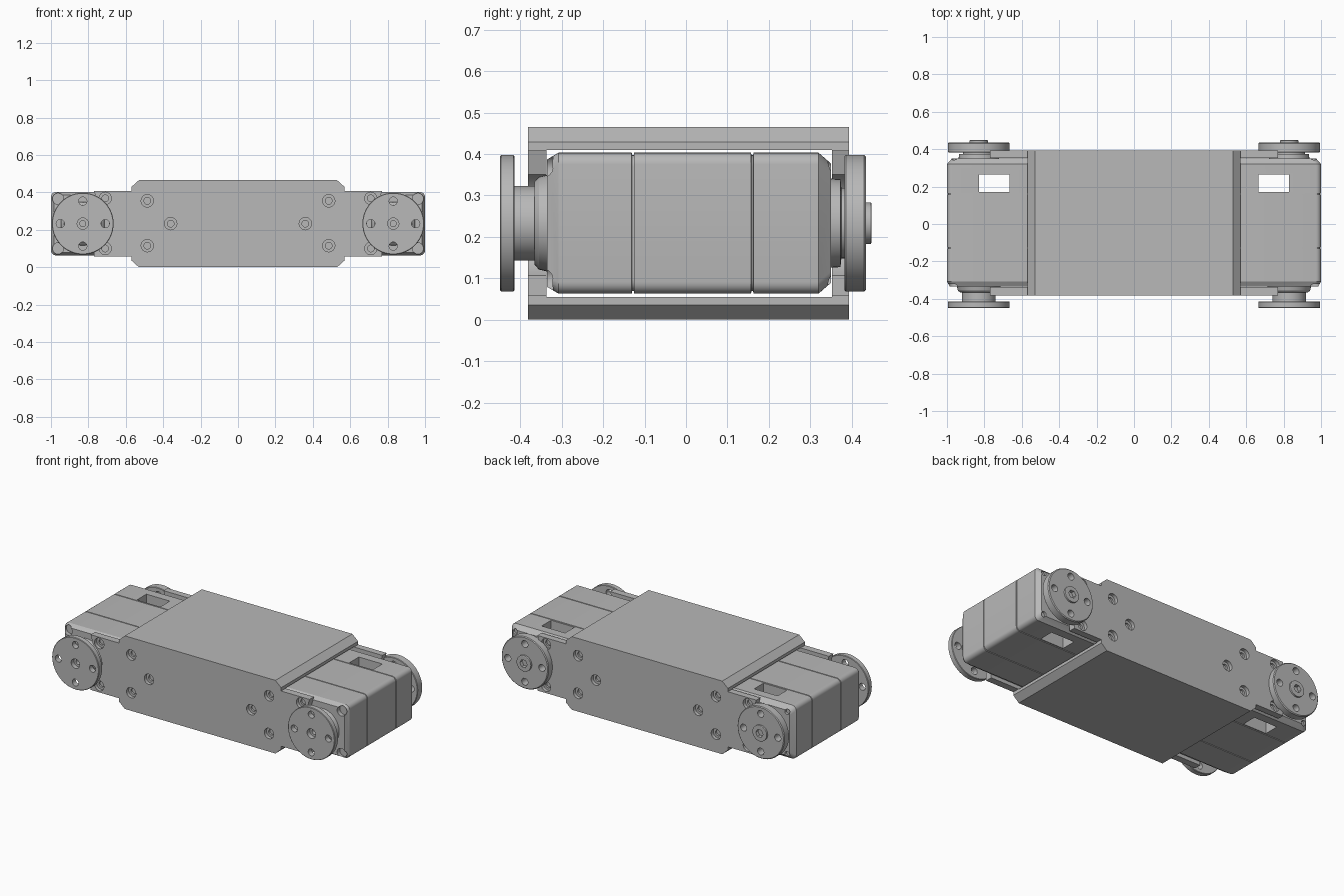
import bpy, bmesh, math
from mathutils import Vector

if "Cube" in bpy.data.objects:
    bpy.data.objects.remove(bpy.data.objects["Cube"], do_unlink=True)

grey = bpy.data.materials.new("satin grey")
grey.use_nodes = True
grey.diffuse_color = (0.48, 0.48, 0.48, 1)
grey.node_tree.nodes["Principled BSDF"].inputs["Base Color"].default_value = (0.48, 0.48, 0.48, 1)

AXLE_X, MID = 0.83, 0.233       # horn axis
FRONT, BACK = -0.381, 0.393     # outer faces of the bracket


def circle(x, z, r, n=40, start=0.0, sweep=2 * math.pi):
    return [(x + r * math.cos(start + sweep * i / n), z + r * math.sin(start + sweep * i / n)) for i in range(n)]


def rect(x0, x1, z0, z1):
    return [(x0, z0), (x1, z0), (x1, z1), (x0, z1)]


def rounded(x0, x1, z0, z1, r, inset=0.0):
    """Rounded rectangle in x-z, shrunk by inset."""
    x0, x1, z0, z1 = x0 + inset, x1 - inset, z0 + inset, z1 - inset
    pts = []
    for k, (x, z) in enumerate([(x1 - r, z1 - r), (x0 + r, z1 - r), (x0 + r, z0 + r), (x1 - r, z0 + r)]):
        for i in range(7):
            a = math.pi / 2 * (k + i / 6)
            pts.append((x + r * math.cos(a), z + r * math.sin(a)))
    return pts


def loft(bm, sections):
    """Closed solid through (y, outline) sections."""
    rings = [[bm.verts.new((x, y, z)) for x, z in pts] for y, pts in sections]
    n = len(rings[0])
    for a, b in zip(rings, rings[1:]):
        for i in range(n):
            j = (i + 1) % n
            bm.faces.new((a[i], a[j], b[j], b[i]))
    bm.faces.new(rings[0])
    bm.faces.new(rings[-1])


def turned(x, z, profile, n=40):
    """Sections of a round solid about a y axis, from (y, radius) pairs."""
    return [(y, circle(x, z, r, n)) for y, r in profile]


def make(name, solids):
    bm = bmesh.new()
    for s in solids:
        loft(bm, s)
    bmesh.ops.recalc_face_normals(bm, faces=bm.faces)
    me = bpy.data.meshes.new(name)
    bm.to_mesh(me)
    bm.free()
    me.materials.append(grey)
    ob = bpy.data.objects.new(name, me)
    bpy.context.scene.collection.objects.link(ob)
    return ob


def part(name, solids, cuts=(), mirror=True):
    """Solid with cuts removed, mirrored to both ends, smoothed by angle."""
    ob = make(name, solids)
    if cuts:
        cutter = make(name + "_cutter", cuts)
        cutter.hide_render = True
        mod = ob.modifiers.new("cuts", "BOOLEAN")
        mod.operation, mod.solver, mod.object = "DIFFERENCE", "EXACT", cutter
        bpy.context.view_layer.update()
        dg = bpy.context.evaluated_depsgraph_get()
        result = bpy.data.meshes.new_from_object(ob.evaluated_get(dg))
        ob.modifiers.clear()
        ob.data = result
        bpy.data.objects.remove(cutter, do_unlink=True)
    bpy.ops.object.select_all(action="DESELECT")
    ob.select_set(True)
    bpy.context.view_layer.objects.active = ob
    bpy.ops.object.shade_smooth_by_angle(angle=math.radians(30))
    if mirror:
        ob.modifiers.new("mirror", "MIRROR")
    return ob


# Bracket: chamfered outline with arms that curve around each axle
half = [(0.53, 0.0), (0.57, 0.036), (0.57, 0.057), (0.77, 0.057)]
bite = circle(AXLE_X, MID, 0.14, 16, math.radians(-115), math.radians(-130))
outline = half + bite + [(x, 0.465 - z) for x, z in reversed(half)]
outline += [(-x, z) for x, z in reversed(outline)]

# Bracket screw positions on one side
spots = [(0.36, MID), (0.485, 0.115), (0.485, 0.355), (0.71, 0.1), (0.71, 0.368)]
spots = [(sx * x, z) for x, z in spots for sx in (1, -1)]
bores = []
for x, z in spots:
    for face, d in ((FRONT, 1), (BACK, -1)):
        bores.append(turned(x, z, [(face - d * 0.01, 0.033), (face + d * 0.022, 0.033),
                                   (face + d * 0.022, 0.018), (face + d * 0.034, 0.018)], 24))
tunnel = rect(-1.2, 1.2, 0.055, 0.41)
part("bracket", [[(FRONT, outline), (BACK, outline)]],
     bores + [[(-0.337, tunnel), (0.352, tunnel)]], mirror=False)

# Servo case: rounded box with chamfered ends and two seam grooves
case = [(-0.335, 0.016), (-0.308, 0.0)]
for seam in (-0.128, 0.16):
    case += [(seam - 0.003, 0.0), (seam - 0.002, 0.006), (seam + 0.002, 0.006), (seam + 0.003, 0.0)]
case += [(0.32, 0.0), (0.35, 0.026)]
body = [(y, rounded(0.3, 1.0, 0.063, 0.403, 0.028, i)) for y, i in case]
slot = []
for y in (0.17, 0.265):
    slot.append((y, rect(0.665, 0.83, -0.1, 0.6)))
corner_cuts = []
for z in (0.1, 0.366):
    corner_cuts.append(turned(0.962, z, [(-0.36, 0.03), (-0.308, 0.03)], 24))
    corner_cuts.append(turned(0.957, z, [(0.36, 0.016), (0.335, 0.016)], 24))
part("servo_case", [body], [slot] + corner_cuts)

# Collars between case and horns
part("front_collar", [turned(AXLE_X, MID, [(-0.33, 0.118), (-0.355, 0.112), (-0.366, 0.1)])])
part("back_collar", [turned(AXLE_X, MID, [(0.345, 0.108), (0.373, 0.106), (0.375, 0.085), (0.386, 0.085)])])


def horn_holes(y0, y1):
    ring = circle(AXLE_X, MID, 0.12, 4)
    return [turned(x, z, [(y0, 0.022), (y1, 0.022)], 20) for x, z in ring]


# Front horn: disc on a narrower boss, with a stepped centre bore
front_horn = [(-0.366, 0.09), (-0.414, 0.09), (-0.414, 0.162), (-0.417, 0.165),
              (-0.446, 0.165), (-0.449, 0.162)]
centre = turned(AXLE_X, MID, [(-0.46, 0.03), (-0.42, 0.03), (-0.42, 0.016), (-0.39, 0.016)], 24)
part("front_horn", [turned(AXLE_X, MID, front_horn, 64)], horn_holes(-0.46, -0.405) + [centre])

# Back horn: thicker disc with a raised centre cap and hex socket
back_horn = [(0.383, 0.162), (0.386, 0.165), (0.43, 0.165), (0.435, 0.16),
             (0.435, 0.05), (0.446, 0.05), (0.448, 0.047)]
socket = turned(AXLE_X, MID, [(0.46, 0.026), (0.425, 0.026)], 6)
part("back_horn", [turned(AXLE_X, MID, back_horn, 64)], horn_holes(0.37, 0.46) + [socket])
